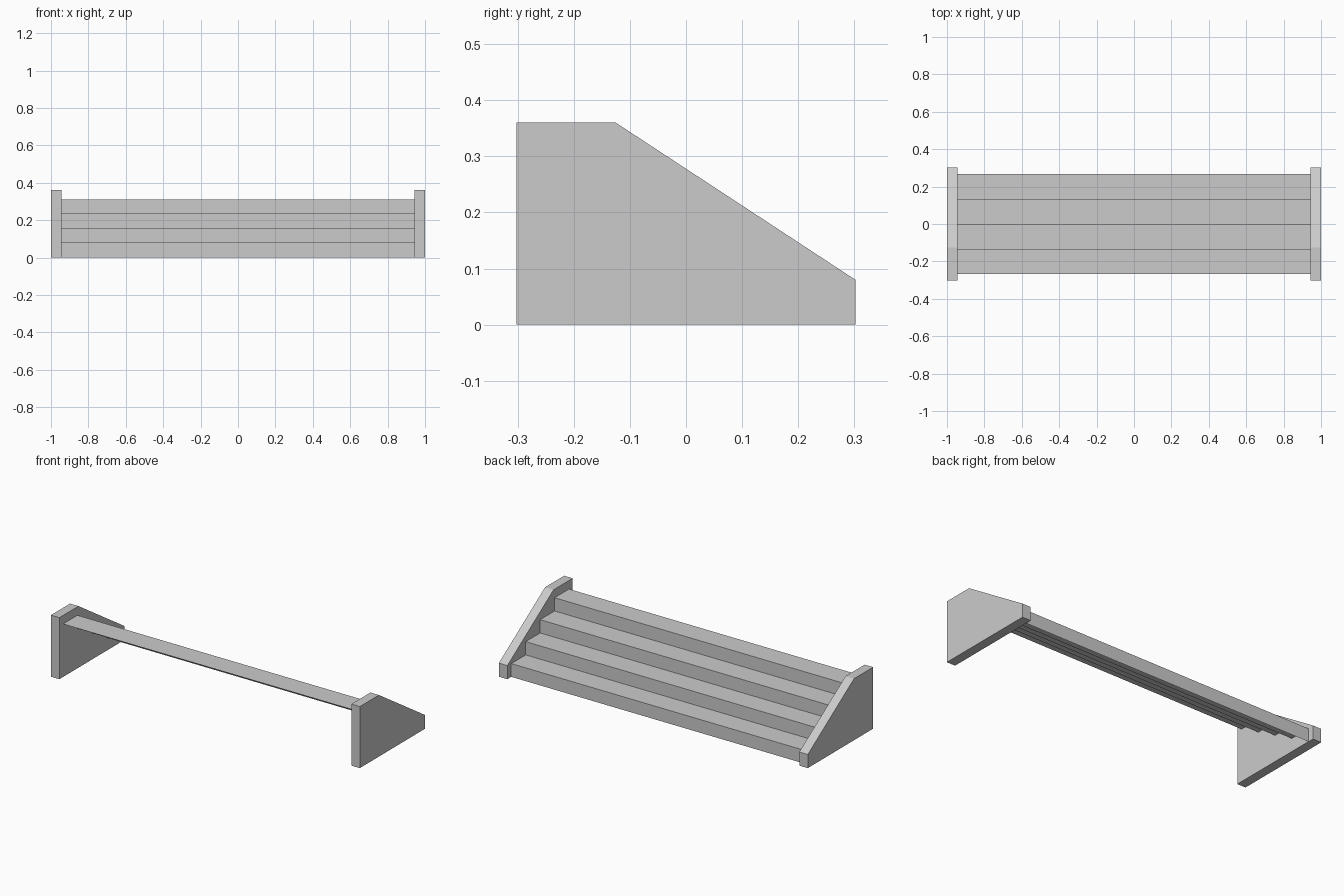
import bpy
import bmesh

cube = bpy.data.objects.get("Cube")
if cube:
    bpy.data.objects.remove(cube, do_unlink=True)

grey = bpy.data.materials.new("light grey")
grey.use_nodes = True
GREY = (0.6, 0.6, 0.6, 1)
grey.diffuse_color = GREY
grey.node_tree.nodes["Principled BSDF"].inputs["Base Color"].default_value = GREY

HALF = 1.0        # half of the overall width
PANEL = 0.055     # side panel thickness


def extrude_profile(name, profile, x0, x1, closed):
    """Sweep a (y, z) profile along x, as a capped solid or an open sheet."""
    bm = bmesh.new()
    a = [bm.verts.new((x0, y, z)) for y, z in profile]
    b = [bm.verts.new((x1, y, z)) for y, z in profile]
    n = len(profile)
    for i in range(n if closed else n - 1):
        j = (i + 1) % n
        bm.faces.new((a[i], a[j], b[j], b[i]))
    if closed:
        bm.faces.new(a)
        bm.faces.new(b[::-1])
        bmesh.ops.recalc_face_normals(bm, faces=bm.faces)
    mesh = bpy.data.meshes.new(name)
    bm.to_mesh(mesh)
    bm.free()
    mesh.materials.append(grey)
    obj = bpy.data.objects.new(name, mesh)
    bpy.context.collection.objects.link(obj)
    return obj


# Side panels with a sloped top edge
side = [(-0.302, 0), (0.302, 0), (0.302, 0.08), (-0.125, 0.36), (-0.302, 0.36)]
extrude_profile("left_side_panel", side, HALF - PANEL, HALF, True)
extrude_profile("right_side_panel", side, -HALF, PANEL - HALF, True)

# Thin folded sheet of four risers and treads, open underneath
STEPS = 4
BACK, DEPTH, RISE = 0.266, 0.1335, 0.0775
stairs = [(BACK, 0)]
for i in range(STEPS):
    stairs.append((BACK - i * DEPTH, (i + 1) * RISE))
    stairs.append((BACK - (i + 1) * DEPTH, (i + 1) * RISE))
# Swept from +x to -x so that the faces point up and backwards
extrude_profile("stair_treads", stairs, PANEL - HALF, HALF - PANEL, False)
